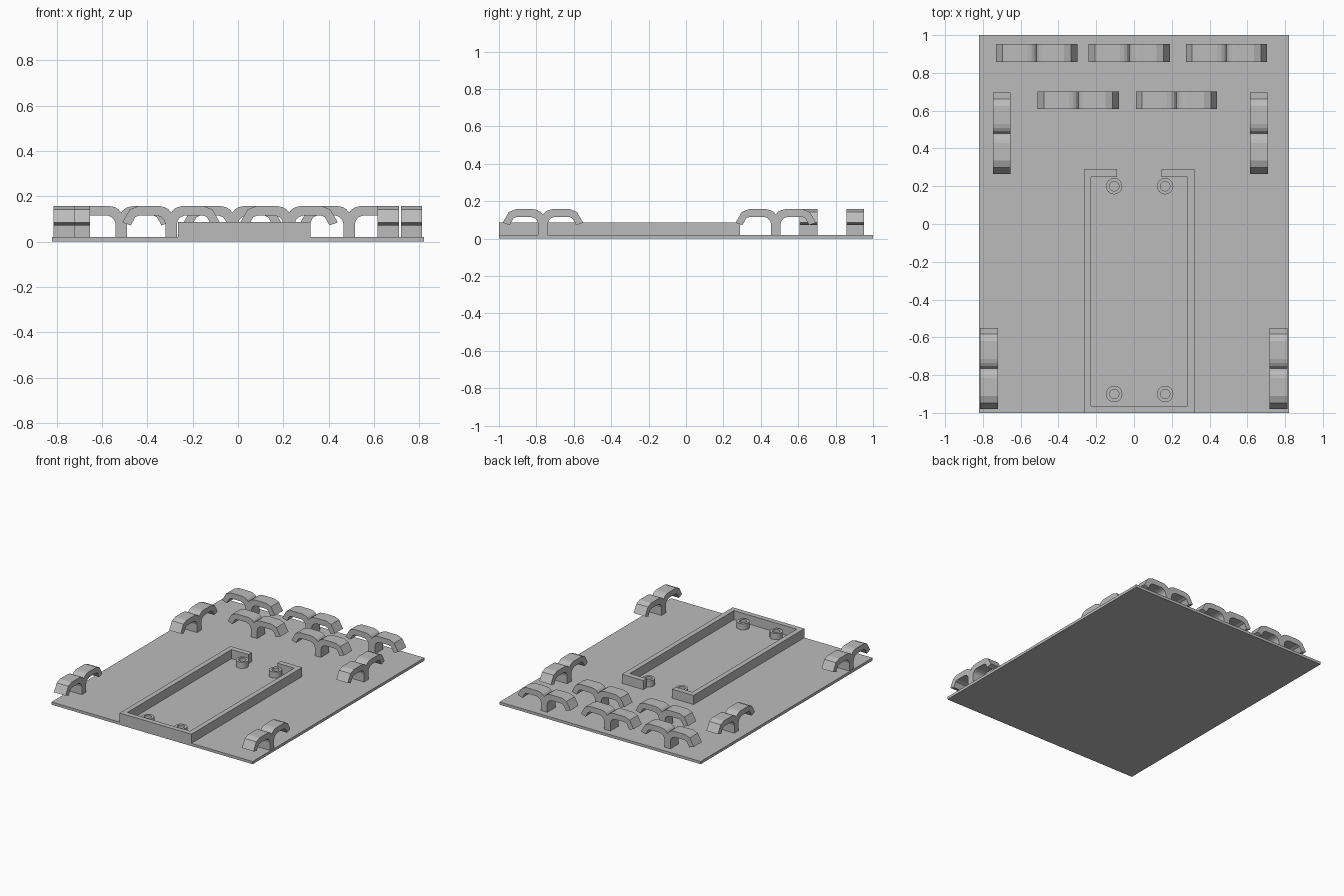
import bpy
import bmesh
from math import pi, cos, sin, radians
from mathutils import Matrix, Vector

cube = bpy.data.objects.get("Cube")
if cube:
    bpy.data.objects.remove(cube, do_unlink=True)

grey = bpy.data.materials.new("plain grey")
grey.use_nodes = True
colour = (0.5, 0.5, 0.5, 1)
grey.diffuse_color = colour
grey.node_tree.nodes["Principled BSDF"].inputs["Base Color"].default_value = colour

PLATE_TOP = 0.02


def finish(name, bm):
    bmesh.ops.recalc_face_normals(bm, faces=bm.faces)
    mesh = bpy.data.meshes.new(name)
    bm.to_mesh(mesh)
    bm.free()
    mesh.materials.append(grey)
    obj = bpy.data.objects.new(name, mesh)
    bpy.context.collection.objects.link(obj)
    return obj


def prism(name, outline, depth, matrix):
    """Extrude a flat outline along its local z, then place it."""
    bm = bmesh.new()
    face = bm.faces.new([bm.verts.new((x, y, 0)) for x, y in outline])
    out = bmesh.ops.extrude_face_region(bm, geom=[face])
    verts = [v for v in out["geom"] if isinstance(v, bmesh.types.BMVert)]
    bmesh.ops.translate(bm, verts=verts, vec=(0, 0, depth))
    bm.transform(matrix)
    return finish(name, bm)


# Base plate
prism("base_plate", [(-0.82, -1), (0.82, -1), (0.82, 1), (-0.82, 1)],
      PLATE_TOP, Matrix())

# Open-ended tray wall
wall = [(-0.09, 0.29), (-0.265, 0.29), (-0.265, -1), (0.32, -1), (0.32, 0.29),
        (0.145, 0.29), (0.145, 0.25), (0.283, 0.25), (0.283, -0.963),
        (-0.228, -0.963), (-0.228, 0.25), (-0.09, 0.25)]
prism("tray_wall", wall, 0.067, Matrix.Translation((0, 0, PLATE_TOP)))


# Hollow standoffs inside the tray
def standoff(name, x, y, outer=0.043, inner=0.025, top=0.065, sides=32):
    bm = bmesh.new()
    rings = []
    for r, z in [(outer, PLATE_TOP), (outer, top), (inner, top), (inner, PLATE_TOP)]:
        rings.append([bm.verts.new((x + r * cos(2 * pi * i / sides),
                                    y + r * sin(2 * pi * i / sides), z))
                      for i in range(sides)])
    for k in range(4):
        a, b = rings[k], rings[(k + 1) % 4]
        for i in range(sides):
            j = (i + 1) % sides
            bm.faces.new((a[i], a[j], b[j], b[i]))
    obj = finish(name, bm)
    obj.data.shade_smooth()
    bpy.ops.object.select_all(action="DESELECT")
    obj.select_set(True)
    bpy.context.view_layer.objects.active = obj
    bpy.ops.object.shade_smooth_by_angle(angle=radians(30))


for end, y in (("front", -0.9), ("back", 0.2)):
    for side, x in (("right", -0.105), ("left", 0.165)):
        standoff(f"standoff_{end}_{side}", x, y)

# Double-arched cable clip: half profile from the notch round to the post foot
half = [(0.012, 0.143), (0.028, 0.152), (0.05, 0.157), (0.145, 0.157),
        (0.182, 0.142), (0.215, 0.085), (0.178, 0.072), (0.158, 0.108),
        (0.14, 0.116), (0.062, 0.116), (0.042, 0.108), (0.03, 0.095),
        (0.025, 0.078), (0.025, PLATE_TOP)]
profile = [(0, 0.128)] + half + [(-u, z) for u, z in reversed(half)]
CLIP_WIDTH = 0.094


def clip(name, x, y, along_y=False):
    stand = Matrix.Rotation(pi / 2, 4, "X")
    centre = Matrix.Translation(Vector((0, 0, -CLIP_WIDTH / 2)))
    turn = Matrix.Rotation(pi / 2 if along_y else 0, 4, "Z")
    prism(name, profile, CLIP_WIDTH,
          Matrix.Translation((x, y, 0)) @ turn @ stand @ centre)


for i, x in enumerate((-0.515, -0.025, 0.49)):
    clip(f"back_row_clip_{i + 1}", x, 0.905)
for i, x in enumerate((-0.295, 0.225)):
    clip(f"second_row_clip_{i + 1}", x, 0.655)
for name, x, y in (("front_right", -0.767, -0.765), ("front_left", 0.765, -0.765),
                   ("back_right", -0.7, 0.48), ("back_left", 0.662, 0.48)):
    clip(f"side_clip_{name}", x, y, along_y=True)
